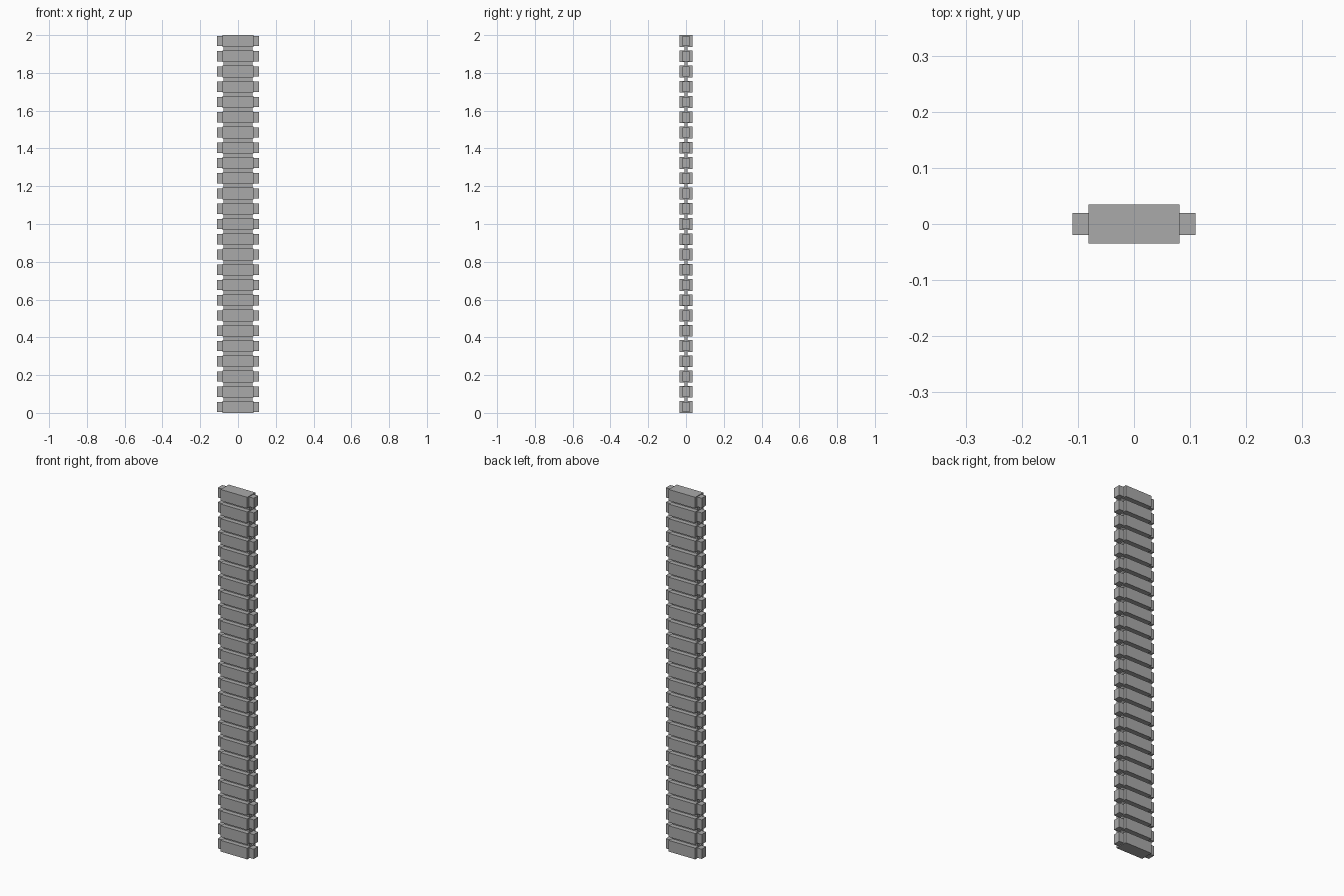
import bpy

cube = bpy.data.objects.get("Cube")
if cube:
    bpy.data.objects.remove(cube, do_unlink=True)

LINKS = 25
BODY_HEIGHT = 0.062
PITCH = (2 - BODY_HEIGHT) / (LINKS - 1)

grey = bpy.data.materials.new("plain grey")
grey.use_nodes = True
colour = (0.4, 0.4, 0.4, 1)
grey.diffuse_color = colour
grey.node_tree.nodes["Principled BSDF"].inputs["Base Color"].default_value = colour


def box(name, size, centre):
    bpy.ops.mesh.primitive_cube_add(size=1, location=centre)
    obj = bpy.context.object
    obj.name = name
    obj.scale = size
    bpy.ops.object.transform_apply(location=False, rotation=False, scale=True)
    obj.data.materials.append(grey)
    return obj


def repeat_up(obj):
    array = obj.modifiers.new("links", "ARRAY")
    array.count = LINKS
    array.use_relative_offset = False
    array.use_constant_offset = True
    array.constant_offset_displace = (0, 0, PITCH)


# Thick central blocks of the track
base = BODY_HEIGHT / 2
repeat_up(box("link_blocks", (0.162, 0.07, BODY_HEIGHT), (0, 0, base)))

# Smaller tabs at both ends of every block
for side, x in (("left", 0.095), ("right", -0.095)):
    repeat_up(box(side + "_tabs", (0.03, 0.039, 0.054), (x, 0, base)))

# Thin web joining the blocks
box("connecting_web", (0.155, 0.018, 2 - BODY_HEIGHT), (0, 0, 1))
